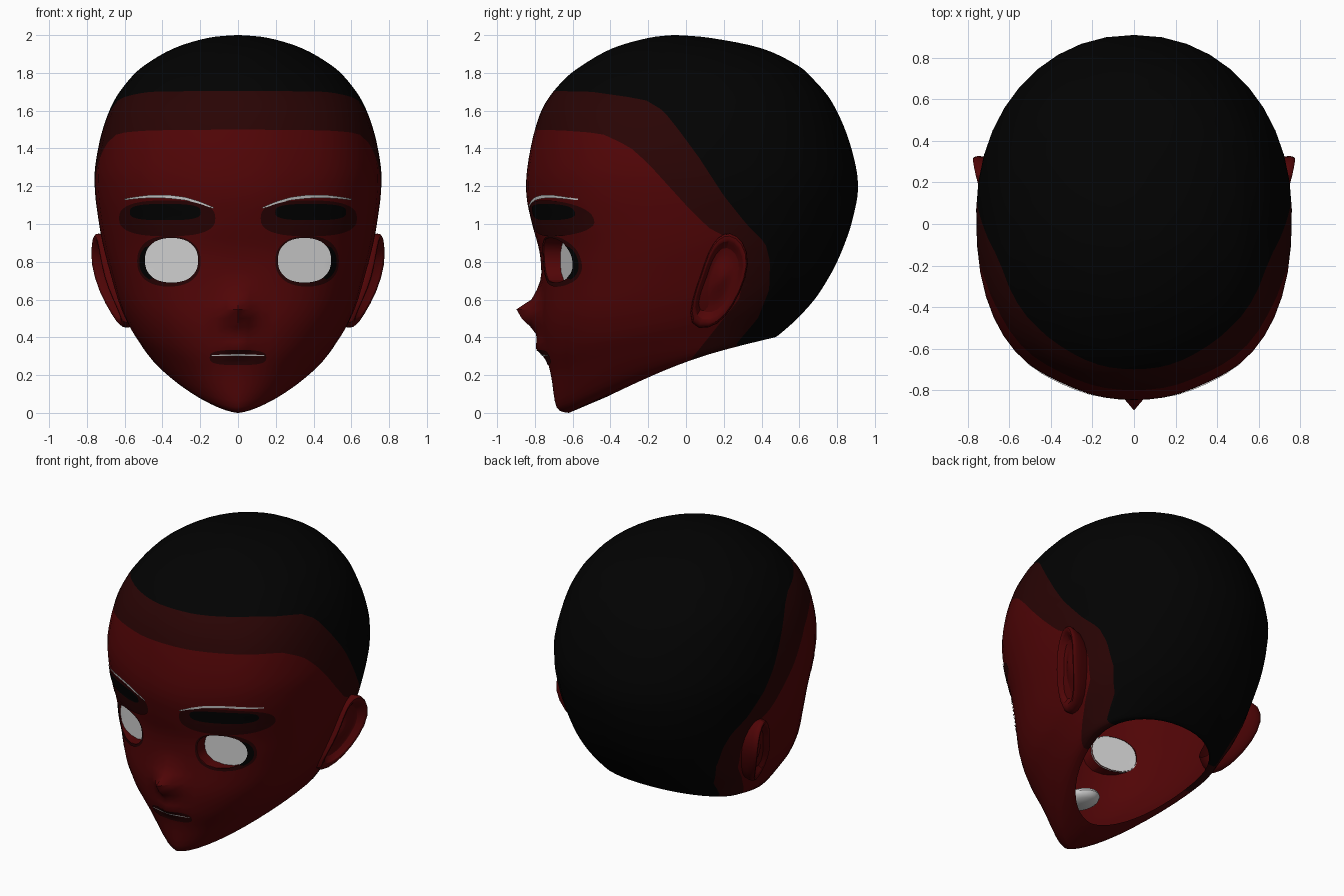
import bpy, bmesh, math
from mathutils.bvhtree import BVHTree

if "Cube" in bpy.data.objects:
    bpy.data.objects.remove(bpy.data.objects["Cube"])


def colour(name, r, g, b):
    m = bpy.data.materials.new(name)
    m.diffuse_color = (r, g, b, 1)
    m.use_nodes = True
    m.node_tree.nodes["Principled BSDF"].inputs["Base Color"].default_value = m.diffuse_color
    return m


SKIN = colour("deep red skin", 0.082, 0.0015, 0.002)
FADE = colour("faded hairline", 0.022, 0.0012, 0.0012)
HAIR = colour("black hair", 0.0006, 0.0006, 0.0006)
SHADE = colour("dark red lid", 0.022, 0.0008, 0.001)
WHITE = colour("eye white", 0.62, 0.62, 0.62)


def finish(name, bm, mats, mirror=False, subsurf=0):
    me = bpy.data.meshes.new(name)
    bm.to_mesh(me)
    bm.free()
    ob = bpy.data.objects.new(name, me)
    bpy.context.collection.objects.link(ob)
    for m in mats:
        me.materials.append(m)
    bpy.ops.object.select_all(action='DESELECT')
    ob.select_set(True)
    bpy.context.view_layer.objects.active = ob
    bpy.ops.object.shade_smooth_by_angle(angle=math.radians(45))
    if subsurf:
        ob.modifiers.new("round", 'SUBSURF').levels = subsurf
        ob.modifiers["round"].render_levels = subsurf
    if mirror:
        ob.modifiers.new("mirror", 'MIRROR').use_mirror_merge = False
    return ob


def interp(pts, t):
    if t <= pts[0][0]:
        return pts[0][1]
    for (a, u), (b, v) in zip(pts, pts[1:]):
        if t <= b:
            return u + (v - u) * (t - a) / (b - a)
    return pts[-1][1]


def smooth(a, b, c, d, t):
    return 0.5 * (2*b + (c-a)*t + (2*a-5*b+4*c-d)*t*t + (3*b-a-3*c+d)*t**3)


# Head sections: front y, front z, back y, back z, half width, widest y, squareness
KEYS = [
    (-.62, .0, .47, .40, .455, .15, 1.5), (-.685, .03, .50, .42, .48, .13, 1.6),
    (-.715, .2, .59, .50, .53, .10, 2.0), (-.75, .34, .68, .60, .585, .08, 2.25),
    (-.77, .5, .74, .69, .635, .07, 2.4), (-.765, .7, .80, .80, .68, .05, 2.4),
    (-.775, .85, .86, .95, .718, .05, 2.35), (-.815, 1.0, .895, 1.08, .742, .05, 2.35),
    (-.845, 1.15, .91, 1.18, .757, .04, 2.35), (-.84, 1.3, .90, 1.3, .757, .04, 2.4),
    (-.80, 1.5, .85, 1.48, .72, .03, 2.4), (-.745, 1.64, .77, 1.65, .66, .02, 2.35),
    (-.65, 1.76, .68, 1.76, .58, .01, 2.2), (-.55, 1.84, .59, 1.84, .495, .0, 2.1),
    (-.39, 1.93, .40, 1.93, .34, -.02, 2.0), (-.2, 1.985, .13, 1.985, .16, -.05, 2.0),
    (-.07, 2.0, -.05, 2.0, .01, -.06, 2.0)]
# Nose and lips standing out from the face along the middle
NOSE = [(.29, 0), (.34, .045), (.38, .035), (.42, .03), (.46, .06), (.54, .14),
        (.60, .05), (.68, .01), (.74, 0)]
HALF = 24


def section(k):
    yf, zf, yb, zb, w, yw, n = k
    half = []
    for i in range(HALF + 1):
        t = math.pi * (i / HALF) ** 1.25
        s, c = max(math.sin(t), 0), math.cos(t)
        e = 2 / (n if c > 0 else 2.1)
        x = w * s ** e if 0 < i < HALF else 0
        y = yw + (yf - yw) * c ** e if c > 0 else yw + (yb - yw) * (-c) ** e
        u = (y - yf) / (yb - yf)
        z = zf + (zb - zf) * u
        # raised jaw edge, and forehead sloping back from the middle
        z += .045 * math.sin(math.pi * u) * max(0, 1 - zf / .35)
        if c > 0:
            y += .02 * min(1, max(0, (z - .8) / .25)) * math.exp(-((x - .36) / .17) ** 2)
        if y < -.5:
            y -= interp(NOSE, z) * max(0, 1 - x / .11)
        half.append((x, y, z))
    return half + [(-x, y, z) for x, y, z in half[-2:0:-1]]


rings = [section((-.42, .085, .46, .40, .41, .15, 1.8))]   # underside of the jaw
for i in range(len(KEYS) - 1):
    q = [KEYS[max(0, min(len(KEYS) - 1, i + j))] for j in (-1, 0, 1, 2)]
    for s in range(4):
        rings.append(section([smooth(*v, s / 4) for v in zip(*q)]))
rings.append(section(KEYS[-1]))


def skin_rings(bm, loops, closed=True):
    rows = [[bm.verts.new(p) for p in l] for l in loops]
    for a, b in zip(rows, rows[1:]):
        for i in range(len(a) if closed else len(a) - 1):
            j = (i + 1) % len(a)
            bm.faces.new((a[i], a[j], b[j], b[i]))
    return rows


def cut(bm, f):
    """Add edges along the line where f is zero."""
    new = []
    for e in list(bm.edges):
        a, b = e.verts
        fa, fb = f(a.co), f(b.co)
        if fa * fb >= 0:
            continue
        lo, hi = 0.0, 1.0
        for _ in range(18):
            mid = (lo + hi) / 2
            if f(a.co.lerp(b.co, mid)) * fa > 0:
                lo = mid
            else:
                hi = mid
        new.append(bmesh.utils.edge_split(e, a, min(.98, max(.02, lo)))[1])
    bmesh.ops.connect_verts(bm, verts=new)


head = bmesh.new()
rows = skin_rings(head, rings)
head.faces.new(rows[-1])
bmesh.ops.recalc_face_normals(head, faces=head.faces)
surface = BVHTree.FromBMesh(head)


def face_y(x, z):
    return surface.ray_cast((x, -2, z), (0, 1, 0))[0].y


def eye_y(x, z):
    """Depth of the sunken eye, always behind the face."""
    return max(face_y(x, z) + .006, -.665 + .085 * (abs(x) - .21) / .28)


# Hair and fade lines: y of the boundary at each height
HAIRLINE = [(.37, .27), (.5, .38), (.65, .44), (.8, .445), (.9, .42), (1.0, .32), (1.15, .2),
            (1.35, .07), (1.5, -.04), (1.6, -.12), (1.66, -.22), (1.70, -.5), (1.71, -.95)]
FADELINE = [(.25, .0), (.35, .08), (.5, .2), (.6, .28), (.75, .31), (.9, .27), (.98, .12),
            (1.1, 0), (1.32, -.2), (1.41, -.3), (1.48, -.45), (1.495, -.65), (1.505, -.95)]


def in_hair(p):
    return p.y - interp(HAIRLINE, p.z)


def in_fade(p):
    return p.y - interp(FADELINE, p.z)


def eye_hole(p):
    if p.y > -.2:
        return 1
    return (abs(abs(p.x) - .355) / .146) ** 2.3 + (abs(p.z - .808) / .122) ** 2.3 - 1


for rule in (in_hair, in_fade, eye_hole):
    cut(head, rule)
for f in head.faces:
    c = f.calc_center_median()
    f.material_index = 2 if in_hair(c) > 0 else 1 if in_fade(c) > 0 else 0
bmesh.ops.delete(head, geom=[f for f in head.faces if eye_hole(f.calc_center_median()) < 0],
                 context='FACES')
# Socket walls running back to the eyes
rim = [e for e in head.edges if e.is_boundary and e.verts[0].co.z > .6 and e.verts[0].co.y < -.3]
wall = bmesh.ops.extrude_edge_only(head, edges=rim)['geom']
for v in wall:
    if isinstance(v, bmesh.types.BMVert):
        v.co.y = eye_y(v.co.x, v.co.z) + .006
finish("head", head, [SKIN, FADE, HAIR])


def oval(cx, cz, rx, rz, n=2.3, a0=0, a1=360, count=40):
    pts = []
    for i in range(count):
        a = math.radians(a0 + (a1 - a0) * i / (count if a1 - a0 == 360 else count - 1))
        c, s = math.cos(a), math.sin(a)
        pts.append((cx + rx * math.copysign(abs(c) ** (2 / n), c),
                    cz + rz * math.copysign(abs(s) ** (2 / n), s)))
    return pts


def plate(name, inner, outer, lift, mat, steps=5, closed=True, mirror=True):
    """Thin sheet between two outlines, laid on the face (or on the eye if lift is None)."""
    loops = []
    for k in range(steps + 1):
        loop = []
        for (x0, z0), (x1, z1) in zip(inner, outer):
            x, z = x0 + (x1 - x0) * k / steps, z0 + (z1 - z0) * k / steps
            loop.append((x, eye_y(x, z) if lift is None else face_y(x, z) - lift, z))
        loops.append(loop)
    bm = bmesh.new()
    skin_rings(bm, loops, closed)
    bmesh.ops.remove_doubles(bm, verts=bm.verts, dist=1e-5)
    bm.normal_update()
    if sum(f.normal.y * f.calc_area() for f in bm.faces) > 0:
        bmesh.ops.reverse_faces(bm, faces=bm.faces)
    finish(name, bm, [mat], mirror)


# Eyes, sunk towards the nose, with dark rims and lashes
plate("eye", oval(.355, .808, 0, 0), oval(.355, .808, .150, .125), None, WHITE, 6)
plate("eye_rim", oval(.352, .808, .141, .118), oval(.366, .803, .168, .134), .005, SHADE, 3)
plate("outer_lash", oval(.352, .808, .141, .118, 2.3, -50, 38),
      oval(.357, .80, .165, .118, 2.3, -50, 38), .008, HAIR, 3, False)

# Brows: dark patch, black bar and pale upper line
plate("brow_shadow", oval(.375, 1.03, 0, 0), oval(.375, 1.03, .255, .095, 2.6), .006, SHADE, 10)
plate("brow", oval(.385, 1.063, .15, 0, 3), oval(.385, 1.063, .188, .043, 3), .009, HAIR)
LINE = [(.13, 1.085), (.2, 1.11), (.28, 1.13), (.37, 1.14), (.46, 1.142), (.53, 1.138), (.6, 1.13)]
xs = [.13 + .47 * i / 24 for i in range(25)]
plate("brow_line", [(x, interp(LINE, x) - .004) for x in xs],
      [(x, interp(LINE, x) + .004 + .010 * math.sin(math.pi * i / 24)) for i, x in enumerate(xs)],
      .0095, WHITE, 1, False)

# Mouth: dark lips, pale parting line and teeth inside
plate("lips", oval(0, .295, .10, 0, 3), oval(0, .293, .15, .04, 3), .005, SHADE, 5, True, False)
xs = [-.14 + .28 * i / 20 for i in range(21)]
plate("mouth_line", [(x, .302) for x in xs],
      [(x, .305 + .006 * math.cos(x / .14 * math.pi / 2)) for x in xs], .009, WHITE, 1, False, False)
teeth = bmesh.new()
bmesh.ops.create_uvsphere(teeth, u_segments=16, v_segments=8, radius=.1)
for v in teeth.verts:
    v.co = (v.co.x, v.co.y * 1.3 - .51, v.co.z * .5 + .3)
finish("teeth", teeth, [WHITE])

# Ears: a rolled rim around a hollow
EAR = [(.23, .95), (.30, .905), (.335, .79), (.285, .64), (.21, .51), (.12, .45), (.02, .47),
       (.035, .60), (.08, .72), (.12, .85), (.17, .925)]
ear = bmesh.new()
loops = []
for size, out in ((.80, -.14), (1.0, -.06), (1.07, .0), (1.0, .025), (.86, .02), (.74, -.03),
                  (.45, -.035), (.1, -.015)):
    loop = []
    for y, z in EAR:
        y, z = .18 + (y - .18) * size, .71 + (z - .71) * size
        swell = .035 * max(0, 1 - ((z - .70) / .22) ** 2)
        loop.append((.605 + .235 * (z - .5) + .25 * (y - .1) + out + swell, y, z))
    loops.append(loop)
rows = skin_rings(ear, loops)
ear.faces.new(rows[-1])
bmesh.ops.recalc_face_normals(ear, faces=ear.faces)
finish("ear", ear, [SKIN], True, 1)
